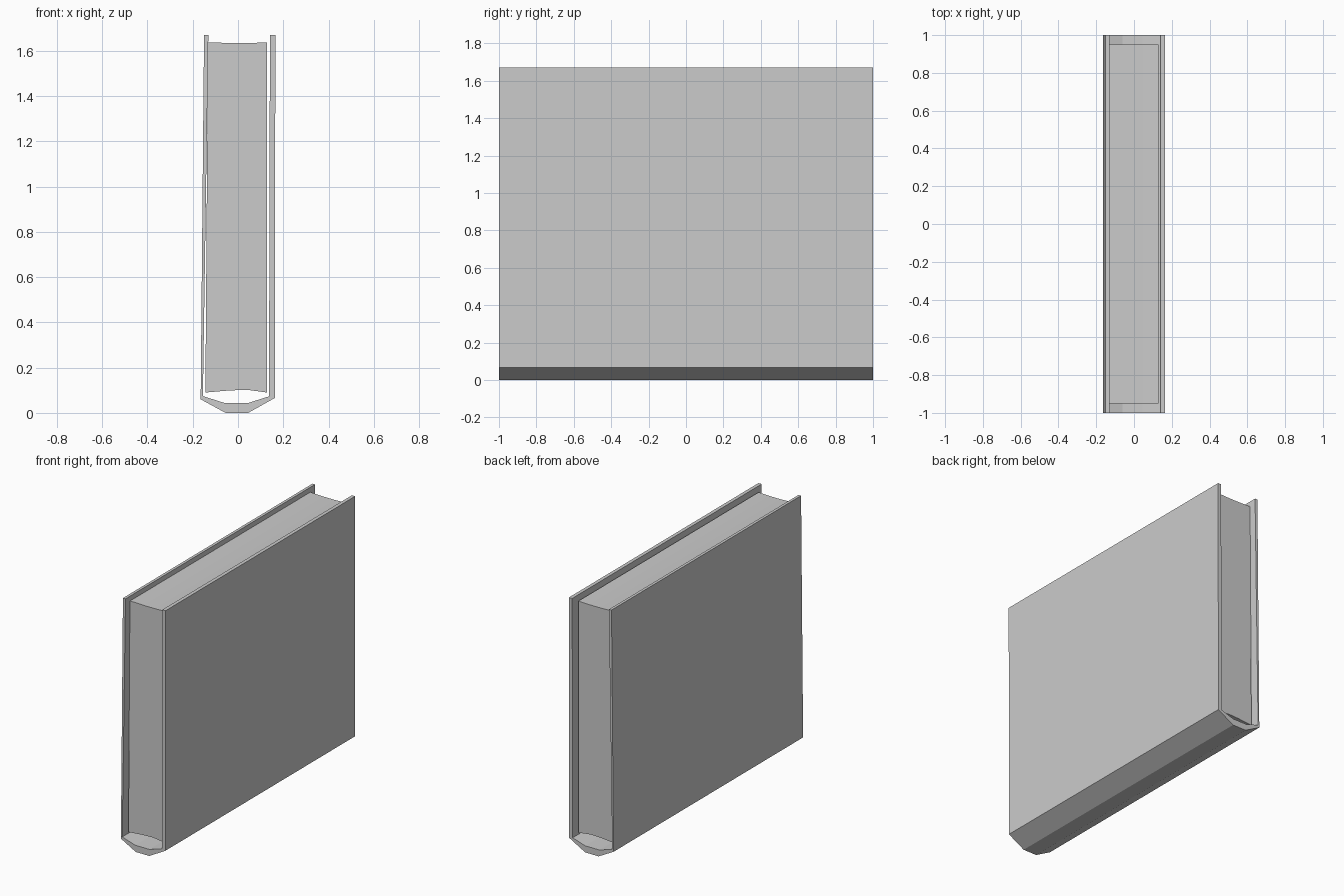
import bpy, bmesh

if "Cube" in bpy.data.objects:
    bpy.data.objects.remove(bpy.data.objects["Cube"])


def extrude_profile(name, points, half_length):
    """Closed x/z profile extruded along y, centred on y = 0."""
    bm = bmesh.new()
    face = bm.faces.new([bm.verts.new((x, -half_length, z)) for x, z in points])
    new = bmesh.ops.extrude_face_region(bm, geom=[face])["geom"]
    moved = [v for v in new if isinstance(v, bmesh.types.BMVert)]
    bmesh.ops.translate(bm, verts=moved, vec=(0, 2 * half_length, 0))
    bmesh.ops.recalc_face_normals(bm, faces=bm.faces)
    mesh = bpy.data.meshes.new(name)
    bm.to_mesh(mesh)
    bm.free()
    obj = bpy.data.objects.new(name, mesh)
    bpy.context.collection.objects.link(obj)
    return obj


# Cover: two boards joined by a faceted spine
outer = [(-0.15, 1.67), (-0.165, 0.06), (-0.055, 0.0), (0.045, 0.0),
         (0.163, 0.066), (0.165, 1.67)]
inner = [(0.141, 1.67), (0.137, 0.073), (0.045, 0.044), (-0.06, 0.044),
         (-0.155, 0.074), (-0.131, 1.67)]
extrude_profile("book_cover", outer + inner, 1.0)

# Page block: arched along the spine, slightly hollow on the open edge
pages = [(-0.144, 0.09), (-0.04, 0.099), (0.04, 0.102), (0.129, 0.09),
         (0.129, 1.637), (0.05, 1.634), (-0.03, 1.634), (-0.133, 1.637)]
extrude_profile("page_block", pages, 0.95)
